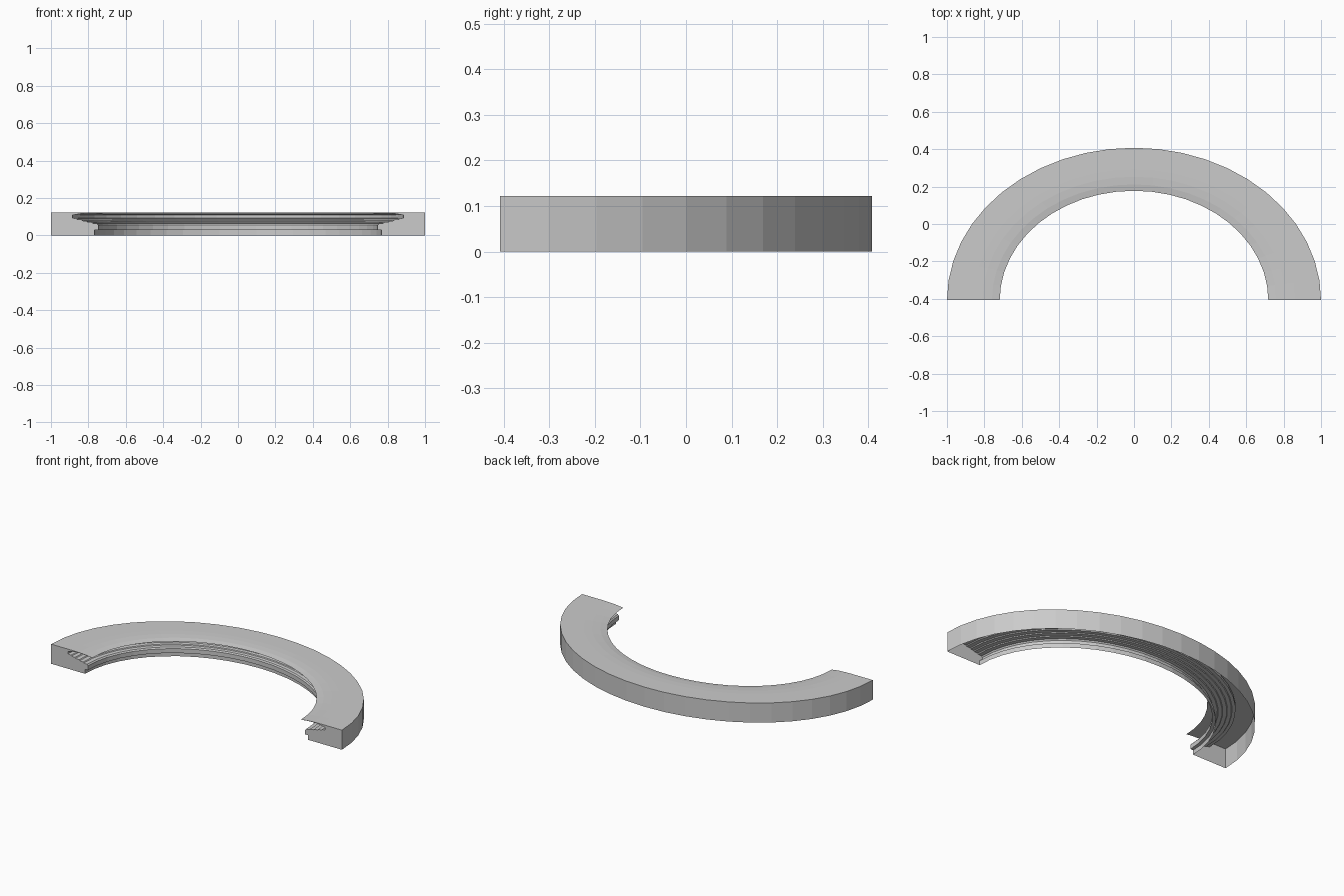
import bpy
import bmesh
from math import sin, cos, pi

cube = bpy.data.objects.get("Cube")
if cube:
    bpy.data.objects.remove(cube)

SEGMENTS = 24
DEPTH = 0.815        # ratio of arch rise to half width
BASE_Y = -DEPTH / 2

grey = bpy.data.materials.new("plain grey")
grey.use_nodes = True
colour = (0.6, 0.6, 0.6, 1)
grey.diffuse_color = colour
grey.node_tree.nodes["Principled BSDF"].inputs["Base Color"].default_value = colour


def arch_point(r, z, step):
    t = pi * step / SEGMENTS
    return (r * cos(t), BASE_Y + DEPTH * r * sin(t), z)


def finish(name, bm):
    mesh = bpy.data.meshes.new(name)
    bm.to_mesh(mesh)
    bm.free()
    mesh.materials.append(grey)
    obj = bpy.data.objects.new(name, mesh)
    bpy.context.collection.objects.link(obj)


def sweep(name, profile):
    """Carry an open profile of (radius, height) around the half ellipse."""
    bm = bmesh.new()
    rings = [[bm.verts.new(arch_point(r, z, s)) for r, z in profile]
             for s in range(SEGMENTS + 1)]
    for a, b in zip(rings, rings[1:]):
        for j in range(len(profile) - 1):
            bm.faces.new((a[j], b[j], b[j + 1], a[j + 1]))
    finish(name, bm)


def end_cap(name, profile, step):
    bm = bmesh.new()
    verts = [bm.verts.new(arch_point(r, z, step)) for r, z in profile]
    bm.faces.new(verts if step == 0 else verts[::-1])
    finish(name, bm)


# Outer wall, flat top and drooping inner lip
casing = [(1, 0), (1, 0.122), (0.86, 0.122), (0.81, 0.121), (0.76, 0.118), (0.718, 0.112)]

# Underside of the lip and the back of the groove
groove = [(0.718, 0.112), (0.76, 0.116), (0.82, 0.119), (0.885, 0.108), (0.885, 0.092)]

# Stepped slope running down to the inner foot
ridges = []
STEPS = 5
for i in range(STEPS):
    r = 0.885 - 0.138 * (i + 0.75) / STEPS
    z = 0.092 - 0.034 * i / STEPS
    ridges += [(r, z - 0.002), (r - 0.004, z - 0.007)]
foot = [(0.747, 0.055), (0.747, 0.028), (0.767, 0.028), (0.767, 0)]
moulding = groove + ridges + foot

sweep("arch_casing", casing)
sweep("inner_moulding", moulding)

# Flat closing faces at both feet of the arch
section = casing + moulding[1:]
end_cap("left_end_cap", section, 0)
end_cap("right_end_cap", section, SEGMENTS)
